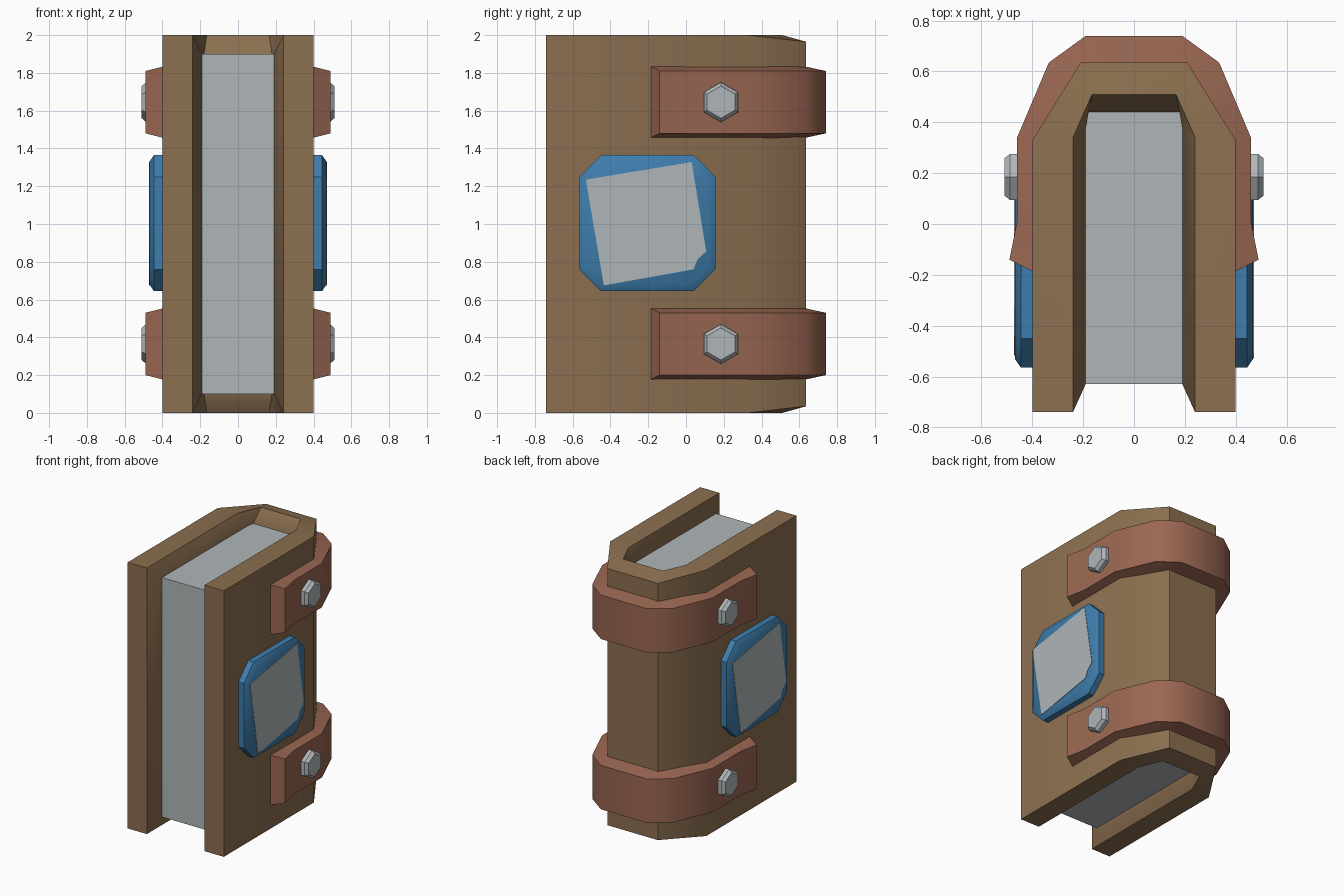
import bpy, bmesh, math

cube = bpy.data.objects.get("Cube")
if cube:
    bpy.data.objects.remove(cube, do_unlink=True)


def material(name, rgb):
    m = bpy.data.materials.new(name)
    m.use_nodes = True
    m.diffuse_color = (*rgb, 1)
    m.node_tree.nodes["Principled BSDF"].inputs["Base Color"].default_value = (*rgb, 1)
    return m


BROWN = material("brown leather", (0.26, 0.16, 0.08))
RUST = material("rust strap", (0.32, 0.133, 0.084))
GREY = material("pale grey", (0.43, 0.47, 0.485))
BLUE = material("blue enamel", (0.048, 0.205, 0.413))


def loft(name, rings, mat, caps=None, smooth=40):
    """Skin a list of closed rings; caps lists the index groups closing each end."""
    bm = bmesh.new()
    rows = [[bm.verts.new(p) for p in ring] for ring in rings]
    n = len(rows[0])
    for a, b in zip(rows, rows[1:]):
        for i in range(n):
            j = (i + 1) % n
            bm.faces.new((a[i], a[j], b[j], b[i]))
    for row in (rows[0], rows[-1]):
        for cap in caps or [range(n)]:
            bm.faces.new([row[i] for i in cap])
    bmesh.ops.recalc_face_normals(bm, faces=bm.faces)
    mesh = bpy.data.meshes.new(name)
    bm.to_mesh(mesh)
    bm.free()
    mesh.materials.append(mat)
    ob = bpy.data.objects.new(name, mesh)
    bpy.context.collection.objects.link(ob)
    bpy.ops.object.select_all(action='DESELECT')
    ob.select_set(True)
    bpy.context.view_layer.objects.active = ob
    bpy.ops.object.shade_smooth_by_angle(angle=math.radians(smooth))
    return ob


def both_sides(stations):
    """Continue a path of sections around the spine to the other side."""
    return stations + [[(-x, y, z) for x, y, z in s] for s in reversed(stations)]


# Cover: U-shaped wrap with a sloped inner rim
def cover_section(outer, rim, inner, drop):
    return [(*outer, drop), (*outer, 2 - drop), (*rim, 2),
            (*inner, 1.9), (*inner, 0.1), (*rim, 0)]


loft("cover", both_sides([
    cover_section((0.4, -0.74), (0.24, -0.74), (0.19, -0.63), 0),
    cover_section((0.4, 0.33), (0.24, 0.34), (0.19, 0.38), 0),
    cover_section((0.21, 0.635), (0.165, 0.51), (0.18, 0.44), 0.035),
]), BROWN, caps=[(0, 1, 2, 5), (2, 3, 4, 5)])

# Page block
loft("pages", [[(x, y, z) for x, y in ((-0.19, -0.63), (0.19, -0.63), (0.19, 0.44), (-0.19, 0.44))]
               for z in (0.1, 1.9)], GREY, smooth=30)


# Straps around the spine, with flared ends
def strap_section(inner, outer, z):
    return [(*inner, z - 0.19), (*outer, z - 0.165), (*outer, z + 0.165), (*inner, z + 0.19)]


def bolt(name, side, z):
    rings = []
    for x, r in ((0.44, 0.105), (0.487, 0.105), (0.51, 0.085)):
        rings.append([(side * x, 0.185 + r * math.sin(k * math.pi / 3),
                       z + r * math.cos(k * math.pi / 3)) for k in range(6)])
    loft(name, rings, GREY, smooth=30)


for level, z in (("lower", 0.365), ("upper", 1.645)):
    loft(level + "_strap", both_sides([
        strap_section((0.39, -0.19), (0.49, -0.14), z),
        strap_section((0.39, 0.0), (0.46, 0.01), z),
        strap_section((0.39, 0.33), (0.46, 0.34), z),
        strap_section((0.3, 0.48), (0.335, 0.635), z),
        strap_section((0.2, 0.625), (0.19, 0.74), z),
    ]), RUST)
    for label, side in (("left", 1), ("right", -1)):
        bolt(f"{level}_{label}_bolt", side, z)

# Cover badges: bevelled octagon with a tilted plate, turned half round per side
CENTRE_Y, CENTRE_Z = -0.205, 1.005
PLATE = [(-0.53, 1.235), (0.03, 1.328), (0.107, 0.855),
         (0.06, 0.81), (0.04, 0.76), (-0.435, 0.675)]


def octagon(x, half, flat):
    pts = [(half, -flat), (half, flat), (flat, half), (-flat, half),
           (-half, flat), (-half, -flat), (-flat, -half), (flat, -half)]
    return [(x, CENTRE_Y + a, CENTRE_Z + b) for a, b in pts]


for label, side in (("left", 1), ("right", -1)):
    loft(label + "_badge", [octagon(side * 0.39, 0.36, 0.245),
                            octagon(side * 0.445, 0.36, 0.245),
                            octagon(side * 0.469, 0.325, 0.23)], BLUE)
    loft(label + "_badge_plate",
         [[(side * x, CENTRE_Y + side * (y - CENTRE_Y), z) for y, z in PLATE]
          for x in (0.467, 0.472)], GREY, smooth=30)
